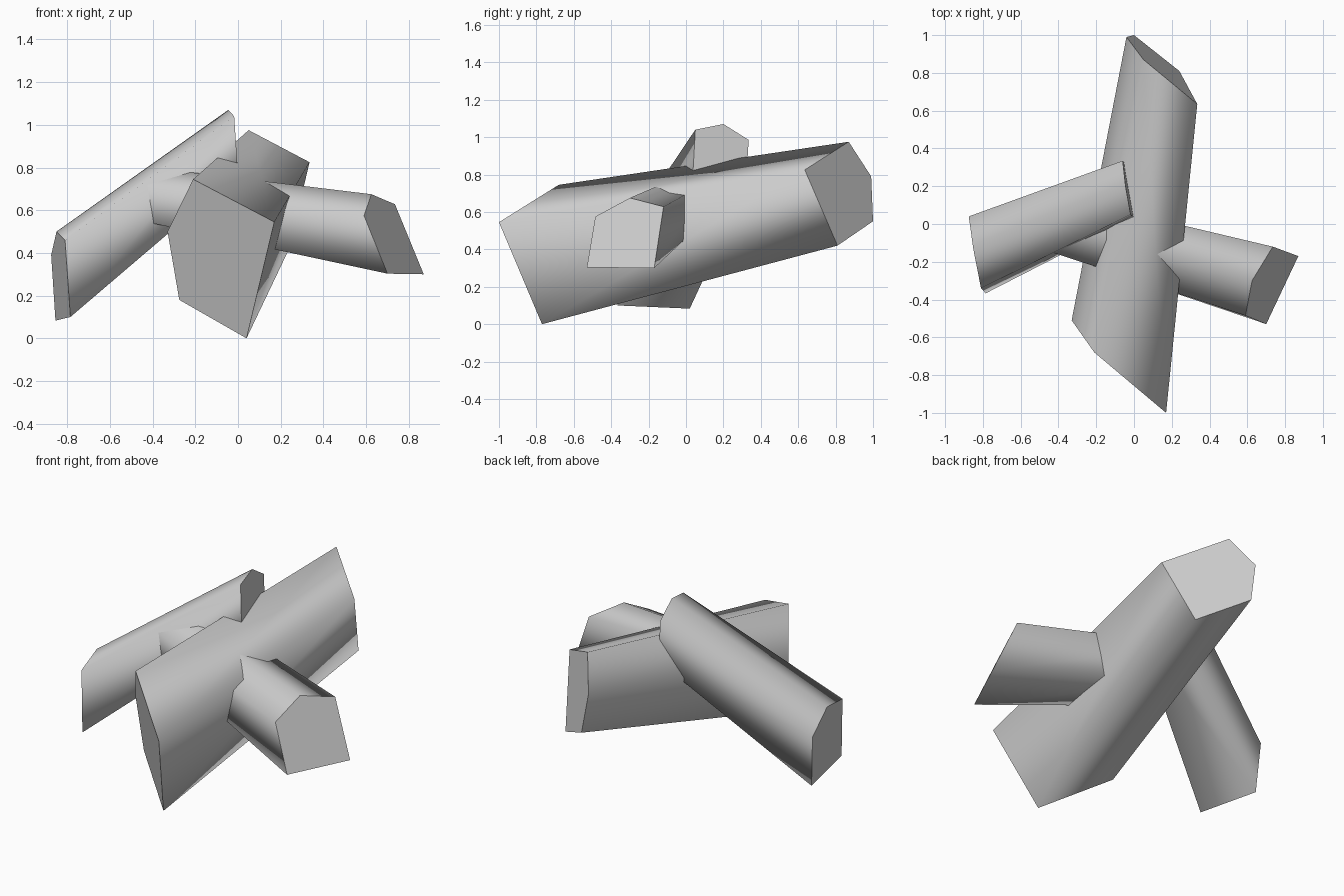
import bpy
import bmesh

if "Cube" in bpy.data.objects:
    bpy.data.objects.remove(bpy.data.objects["Cube"])


def log(name, near, far):
    """Five-sided log between two slanted cut ends, smooth bark and crisp flat cuts."""
    bm = bmesh.new()
    a = [bm.verts.new(p) for p in near]
    b = [bm.verts.new(p) for p in far]
    n = len(a)
    caps = [bm.faces.new(a), bm.faces.new(b[::-1])]
    for i in range(n):
        j = (i + 1) % n
        bm.faces.new((a[j], a[i], b[i], b[j])).smooth = True
    for cap in caps:
        for edge in cap.edges:
            edge.smooth = False
    bmesh.ops.recalc_face_normals(bm, faces=bm.faces)
    mesh = bpy.data.meshes.new(name)
    bm.to_mesh(mesh)
    bm.free()
    obj = bpy.data.objects.new(name, mesh)
    bpy.context.collection.objects.link(obj)
    return obj


# Thick log running front to back
log("main_log",
    [(-.21, -.68, .745), (.17, -1, .545), (.04, -.77, 0), (-.275, -.507, .18), (-.33, -.51, .50)],
    [(.05, .87, .975), (.335, .635, .825), (.24, .81, .42), (0, 1, .55), (-.04, .99, .79)])

# Thin log leaning up from the left
log("left_log",
    [(-.85, -.136, .50), (-.81, -.34, .46), (-.785, -.367, .10), (-.855, .02, .083), (-.875, .04, .39)],
    [(-.045, .20, 1.07), (-.018, .05, 1.04), (0, .035, .77), (-.045, .32, .73), (-.06, .335, .985)])

# Thin log on the right, passing through the main log into the left one
log("right_log",
    [(.625, -.30, .675), (.735, -.12, .628), (.87, -.17, .30), (.70, -.53, .303), (.59, -.485, .575)],
    [(-.30, -.04, .787), (-.30, .125, .763), (-.30, .10, .553), (-.42, -.15, .543), (-.45, -.145, .722)])
